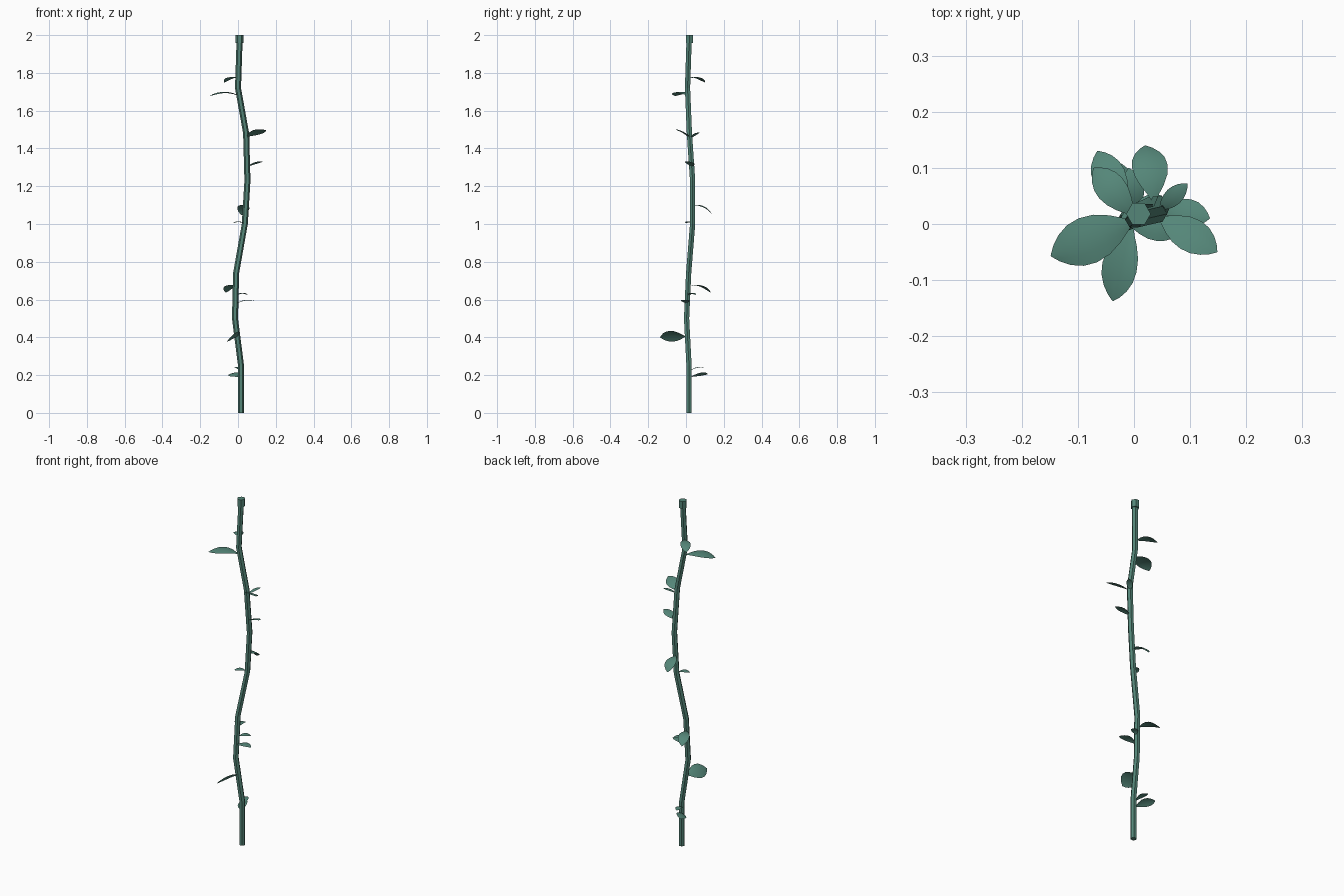
import bpy, bmesh, math
from mathutils import Vector

if "Cube" in bpy.data.objects:
    bpy.data.objects.remove(bpy.data.objects["Cube"])

mat = bpy.data.materials.new("green")
mat.diffuse_color = (0.09, 0.24, 0.19, 1)
mat.use_nodes = True
mat.node_tree.nodes["Principled BSDF"].inputs["Base Color"].default_value = mat.diffuse_color


def finish(bm, name, smooth):
    for f in bm.faces:
        f.smooth = smooth
    me = bpy.data.meshes.new(name)
    bm.to_mesh(me)
    bm.free()
    me.materials.append(mat)
    ob = bpy.data.objects.new(name, me)
    bpy.context.collection.objects.link(ob)
    return ob


def tube(name, path, sides=6):
    """Closed tube through (x, y, z, radius) stations."""
    bm = bmesh.new()
    rings = []
    for x, y, z, r in path:
        rings.append([bm.verts.new((x + r * math.cos(2 * math.pi * i / sides),
                                    y + r * math.sin(2 * math.pi * i / sides), z))
                      for i in range(sides)])
    for a, b in zip(rings, rings[1:]):
        for i in range(sides):
            j = (i + 1) % sides
            bm.faces.new((a[i], a[j], b[j], b[i]))
    bm.faces.new(rings[0][::-1])
    bm.faces.new(rings[-1])
    return finish(bm, name, False)


PROFILE = [(0, .1), (.1, .32), (.22, .62), (.38, .9), (.55, 1), (.7, .92),
           (.83, .68), (.93, .36), (1, .03)]


def leaf(name, base, tip, width, arch, roll):
    """Arched blade from base to tip, rolled about its length."""
    base, tip = Vector(base), Vector(tip)
    d = (tip - base).normalized()
    side = d.cross(Vector((0, 0, 1))).normalized()
    up = side.cross(d)
    a = math.radians(roll)
    s = side * math.cos(a) - up * math.sin(a)
    n = up * math.cos(a) + side * math.sin(a)
    bm = bmesh.new()
    rows = []
    for t, w in PROFILE:
        c = base.lerp(tip, t) + n * arch * 4 * t * (1 - t)
        rows.append([bm.verts.new(c + s * (k * w * width / 2) - n * (.06 * width * k * k * w))
                     for k in (-1, -.5, 0, .5, 1)])
    for p, q in zip(rows, rows[1:]):
        for i in range(4):
            bm.faces.new((p[i], p[i + 1], q[i + 1], q[i]))
    return finish(bm, name, True)


# winding hexagonal stem with a thicker cut end
tube("stem", [
    (.016, .016, 0, .016), (.016, .016, .25, .016), (-.016, .003, .5, .016),
    (-.010, .014, .74, .016), (.036, .035, 1.0, .016), (.05, .035, 1.23, .016),
    (.043, .018, 1.48, .016), (0, .008, 1.72, .016), (.008, .016, 1.96, .016)])
tube("stem_top", [(.008, .018, 1.958, .022), (.008, .018, 2.0, .022)])

# leaves: base, tip, width, arch, roll
LEAVES = [
    ((.01, .025, .19), (-.045, .115, .205), .055, .010, -22),
    ((.01, .025, .225), (-.01, .10, .24), .035, .010, 0),
    ((-.004, -.005, .405), (-.038, -.137, .40), .085, .010, 42),
    ((-.01, .0, .578), (.09, -.01, .592), .05, .013, 0),
    ((-.005, .012, .622), (.05, .05, .625), .035, .012, 0),
    ((-.015, .02, .67), (-.065, .13, .637), .06, .022, 0),
    ((.03, .03, 1.003), (-.025, .0, 1.005), .035, .010, 0),
    ((.036, .04, 1.10), (.02, .14, 1.047), .064, .020, 8),
    ((.05, .03, 1.302), (.135, .01, 1.332), .05, .008, -8),
    ((.045, .012, 1.462), (.148, -.05, 1.497), .065, .010, -20),
    ((.045, .025, 1.452), (.095, .072, 1.485), .032, .008, 0),
    ((-.002, .005, 1.682), (-.148, -.057, 1.678), .085, .020, 0),
    ((.0, .015, 1.77), (-.072, .10, 1.75), .055, .018, 0),
]
for i, spec in enumerate(LEAVES):
    leaf(f"leaf_{i + 1}", *spec)
